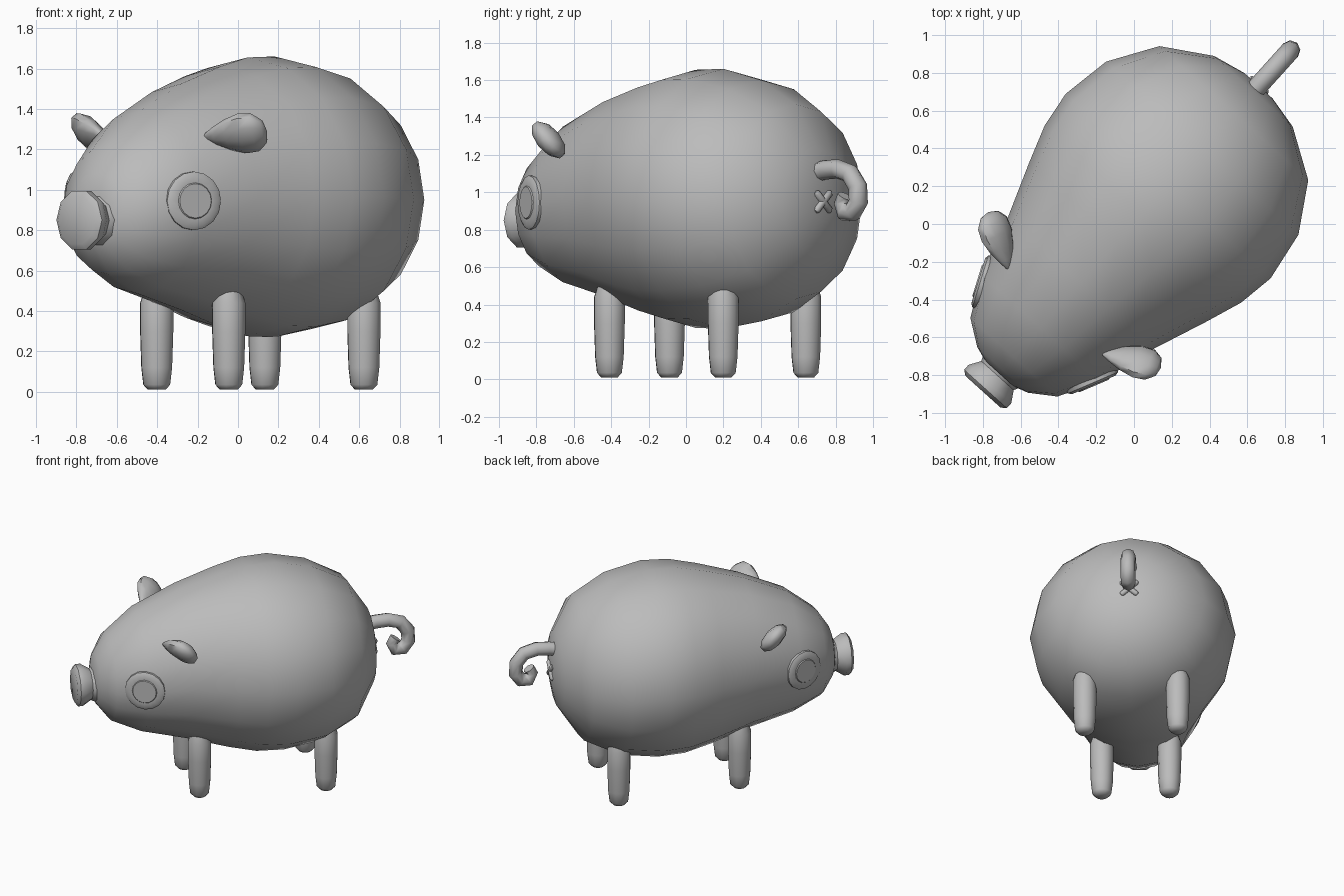
import bpy, bmesh
from math import sin, cos, pi, radians
from mathutils import Matrix, Vector

if "Cube" in bpy.data.objects:
    bpy.data.objects.remove(bpy.data.objects["Cube"])

# The animal is built along local x (head at -x, its left at -y), then turned
TURN = Matrix.Rotation(radians(48), 4, "Z")

grey = bpy.data.materials.new("plain_grey")
grey.use_nodes = True
COLOUR = (0.5, 0.5, 0.5, 1)
grey.diffuse_color = COLOUR
grey.node_tree.nodes["Principled BSDF"].inputs["Base Color"].default_value = COLOUR


def finish(name, bm, matrix=Matrix(), angle=50):
    bmesh.ops.recalc_face_normals(bm, faces=bm.faces)
    bm.transform(TURN @ matrix)
    mesh = bpy.data.meshes.new(name)
    bm.to_mesh(mesh)
    bm.free()
    mesh.materials.append(grey)
    obj = bpy.data.objects.new(name, mesh)
    bpy.context.collection.objects.link(obj)
    bpy.ops.object.select_all(action="DESELECT")
    obj.select_set(True)
    bpy.context.view_layer.objects.active = obj
    bpy.ops.object.shade_smooth_by_angle(angle=radians(angle))
    return obj


def loft(rings):
    """Skin a list of equal point rings and close both ends."""
    bm = bmesh.new()
    loops = [[bm.verts.new(p) for p in ring] for ring in rings]
    n = len(loops[0])
    for a, b in zip(loops, loops[1:]):
        for i in range(n):
            j = (i + 1) % n
            bm.faces.new((a[i], a[j], b[j], b[i]))
    bm.faces.new(loops[0])
    bm.faces.new(loops[-1])
    return bm


def turned(profile, sides):
    """Turn a (radius, height) profile around z."""
    return loft([[(r * cos(2 * pi * i / sides), r * sin(2 * pi * i / sides), h)
                  for i in range(sides)] for r, h in profile])


def frame(origin, axis, up=Vector((0, 0, 1))):
    """Matrix whose z runs along axis."""
    z = Vector(axis).normalized()
    x = up.cross(z).normalized()
    m = Matrix((x, z.cross(x), z)).transposed().to_4x4()
    m.translation = origin
    return m


# Body: elliptical sections (position, half width, centre height, half height)
sections = [(-1.065, .10, .88, .11), (-1.04, .18, .89, .19), (-.95, .31, .90, .32),
            (-.74, .425, .935, .45), (-.42, .52, .965, .56), (-.13, .63, .965, .645),
            (.07, .70, .965, .69), (.27, .73, .965, .695), (.54, .685, .955, .645),
            (.79, .53, .95, .52), (.945, .28, .95, .28), (.985, .10, .95, .10)]
finish("body", loft([[(s, w * sin(pi * i / 8), zc + h * cos(pi * i / 8))
                      for i in range(16)] for s, w, zc, h in sections]), angle=80)

# Snout: flared tube with a flat nose plate
finish("snout", turned([(.14, 0), (.13, .06), (.115, .09), (.152, .15), (.152, .185),
                        (.125, .205)], 10),
       frame((-.99, 0, .85), (-1, 0, 0)))

# Legs
leg_profile = [(.045, .01), (.068, .035), (.078, .12), (.084, .3), (.084, .44), (.06, .51)]
for side, sy in (("left", -1), ("right", 1)):
    for end, s, t in (("front", -.335, .24), ("back", .565, .33)):
        finish(f"{end}_{side}_leg", turned(leg_profile, 12),
               Matrix.Translation((s, sy * t, 0)))

    # Eye: shallow disc with a bevelled rim and a slightly raised centre
    finish(f"{side}_eye", turned([(.145, -.06), (.145, .012), (.125, .024), (.09, .024),
                                  (.085, .03)], 16),
           frame((-.765, sy * .39, .945), (-.42, sy * .905, 0)), 40)

    # Ear: flattened ball narrowing towards the forehead
    bm = bmesh.new()
    bmesh.ops.create_uvsphere(bm, u_segments=10, v_segments=7, radius=1)
    for v in bm.verts:
        taper = .72 + .4 * v.co.z
        v.co = Vector((v.co.x * .15 * taper, v.co.y * .078 * taper, v.co.z * .165))
    outward = Vector((.14, sy * .27, .03)).normalized()
    wide = Vector((-.16, sy * .09, .22))
    wide = (wide - outward * wide.dot(outward)).normalized()
    m = Matrix((wide, outward.cross(wide), outward)).transposed().to_4x4()
    m.translation = (-.545, sy * .47, 1.275)
    finish(f"{side}_ear", bm, m)

# Tail: curled tube in the middle plane
path = [Vector((s, 0, z)) for s, z in
        [(.90, 1.10), (1.0, 1.12), (1.09, 1.125), (1.18, 1.10), (1.235, 1.03),
         (1.24, .95), (1.2, .895), (1.145, .895), (1.12, .94), (1.145, .98)]]
rings = []
for i, p in enumerate(path):
    along = (path[min(i + 1, len(path) - 1)] - path[max(i - 1, 0)]).normalized()
    side = Vector((0, 1, 0))
    normal = along.cross(side)
    r = .052 if i < len(path) - 2 else .042
    rings.append([p + r * (side * cos(pi * k / 4) + normal * sin(pi * k / 4))
                  for k in range(8)])
finish("tail", loft(rings), angle=70)

# Small crossed bars under the tail
for name, lean in (("first", 1), ("second", -1)):
    finish(f"{name}_cross_bar", turned([(.01, -.08), (.02, -.068), (.02, .068), (.01, .08)], 8),
           frame((.985, 0, .95), (0, lean, .9), Vector((1, 0, 0))))
